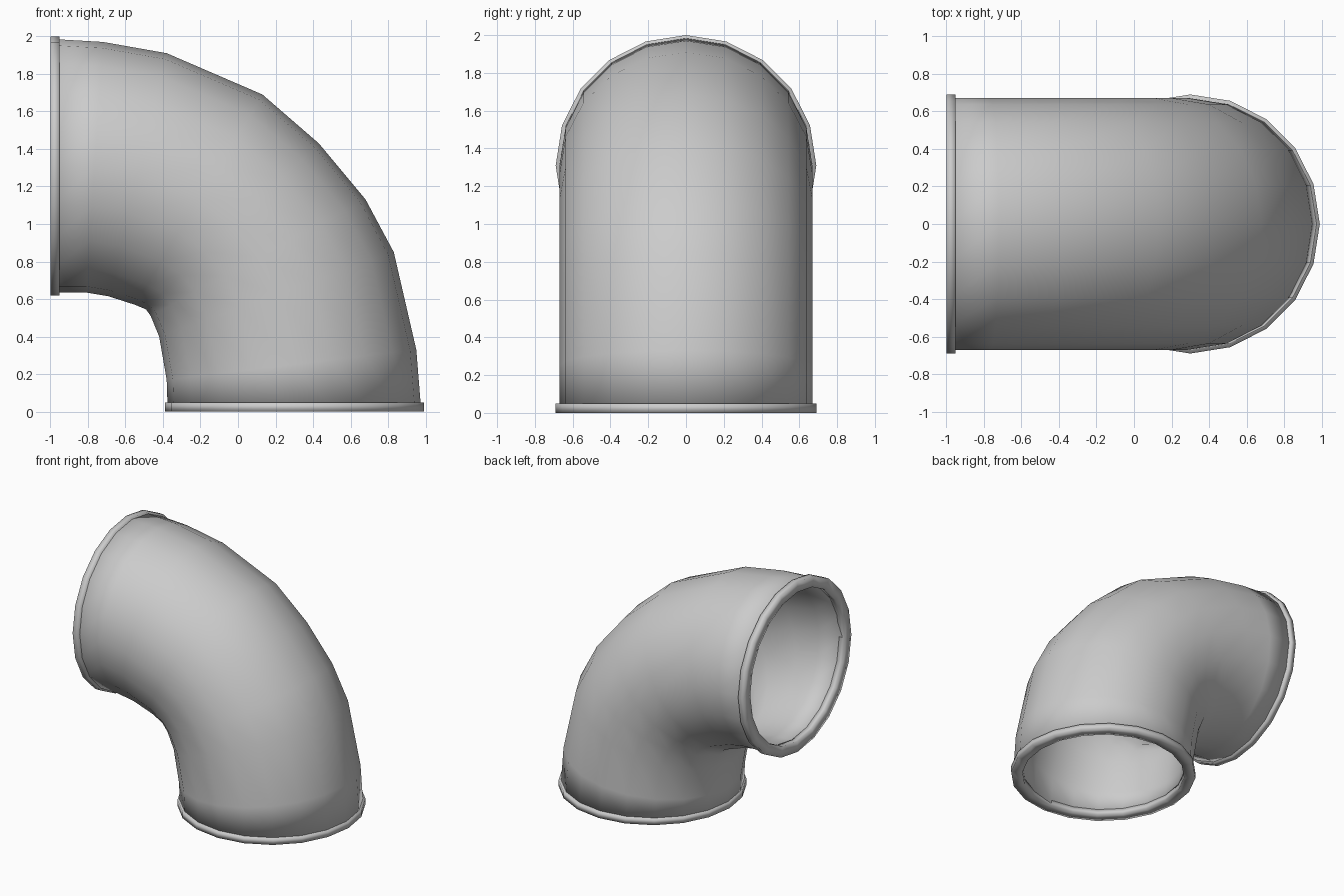
import bpy, bmesh, math
from mathutils import Vector

cube = bpy.data.objects.get("Cube")
if cube:
    bpy.data.objects.remove(cube, do_unlink=True)

SIDES = 20
HALF_WIDTH = 0.67
BORE = 0.605
FLANGE = 0.69
THICK = 0.05

grey = bpy.data.materials.new("light_grey")
grey.use_nodes = True
color = (0.6, 0.6, 0.6, 1)
grey.diffuse_color = color
grey.node_tree.nodes["Principled BSDF"].inputs["Base Color"].default_value = color


def ring(bm, centre, radial, width):
    """Elliptical ring spanned by a radial vector and the y axis."""
    verts = []
    for i in range(SIDES):
        a = math.tau * i / SIDES
        verts.append(bm.verts.new(centre + radial * math.cos(a) + Vector((0, width * math.sin(a), 0))))
    return verts


def bridge(bm, rings, closed=False):
    """Join successive rings with quads."""
    pairs = list(zip(rings, rings[1:]))
    if closed:
        pairs.append((rings[-1], rings[0]))
    for a, b in pairs:
        for i in range(SIDES):
            j = (i + 1) % SIDES
            bm.faces.new((a[i], a[j], b[j], b[i]))


def finish(bm, name):
    mesh = bpy.data.meshes.new(name)
    bmesh.ops.recalc_face_normals(bm, faces=bm.faces)
    bm.to_mesh(mesh)
    bm.free()
    mesh.materials.append(grey)
    mesh.shade_smooth()
    obj = bpy.data.objects.new(name, mesh)
    bpy.context.collection.objects.link(obj)


# Elbow sections: outer bend point (x, z) and inner bend point (x, z)
sections = [
    ((-0.98, 1.985), (-0.98, 0.635)),
    ((-0.72, 1.97), (-0.81, 0.635)),
    ((-0.38, 1.91), (-0.69, 0.615)),
    ((0.13, 1.69), (-0.55, 0.57)),
    ((0.43, 1.43), (-0.49, 0.545)),
    ((0.68, 1.13), (-0.465, 0.51)),
    ((0.83, 0.85), (-0.42, 0.40)),
    ((0.95, 0.33), (-0.38, 0.17)),
    ((0.975, 0.02), (-0.375, 0.02)),
]

# Bent pipe: outer wall and bore, closed at both ends under the flanges
bm = bmesh.new()
outer, inner = [], []
for (ox, oz), (ix, iz) in sections:
    top, low = Vector((ox, 0, oz)), Vector((ix, 0, iz))
    centre, radial = (top + low) / 2, (top - low) / 2
    outer.append(ring(bm, centre, radial, HALF_WIDTH))
    inner.append(ring(bm, centre, radial - radial.normalized() * (HALF_WIDTH - BORE), BORE))
bridge(bm, outer + inner[::-1], closed=True)
finish(bm, "elbow_pipe")


# End flanges: flat rings with a square cross-section
def flange(name, centre, radial, axis):
    bm = bmesh.new()
    rings = []
    for radius, depth in ((BORE, 0), (FLANGE, 0), (FLANGE, THICK), (BORE, THICK)):
        rings.append(ring(bm, centre + axis * depth, radial * radius, radius))
    bridge(bm, rings, closed=True)
    finish(bm, name)


flange("bottom_flange", Vector((0.3, 0, 0)), Vector((1, 0, 0)), Vector((0, 0, 1)))
flange("side_flange", Vector((-1, 0, 1.31)), Vector((0, 0, 1)), Vector((1, 0, 0)))
